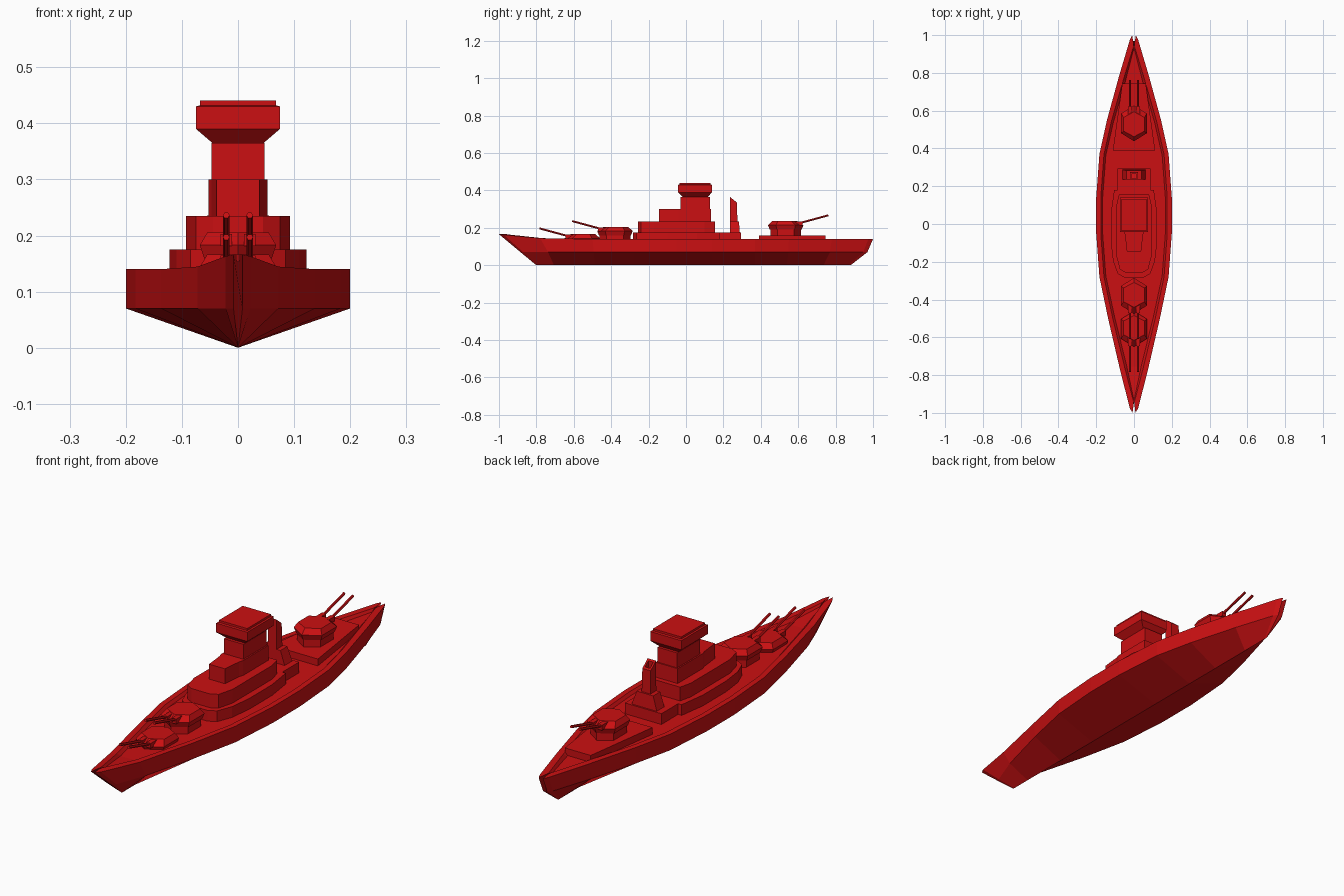
import bpy, bmesh, math
from mathutils import Vector

if "Cube" in bpy.data.objects:
    bpy.data.objects.remove(bpy.data.objects["Cube"])

red = bpy.data.materials.new("red_paint")
red.diffuse_color = (0.6, 0.005, 0.006, 1)
red.use_nodes = True
red.node_tree.nodes["Principled BSDF"].inputs["Base Color"].default_value = red.diffuse_color


def finish(name, bm):
    bmesh.ops.remove_doubles(bm, verts=bm.verts, dist=1e-5)
    bmesh.ops.recalc_face_normals(bm, faces=bm.faces)
    me = bpy.data.meshes.new(name)
    bm.to_mesh(me)
    bm.free()
    me.materials.append(red)
    ob = bpy.data.objects.new(name, me)
    bpy.context.collection.objects.link(ob)
    return ob


def loft(name, rings):
    """Skin a list of equal-length point rings and cap both ends."""
    bm = bmesh.new()
    vs = [[bm.verts.new(p) for p in r] for r in rings]
    n = len(vs[0])
    for a, b in zip(vs, vs[1:]):
        for i in range(n):
            j = (i + 1) % n
            bm.faces.new((a[i], a[j], b[j], b[i]))
    bm.faces.new(vs[0])
    bm.faces.new(vs[-1])
    return finish(name, bm)


def tier(name, half, z0, z1):
    """Vertical prism from a half outline (x, y), mirrored across x = 0."""
    pts = half + [(-x, y) for x, y in reversed(half)]
    return loft(name, [[(x, y, z) for x, y in pts] for z in (z0, z1)])


def rect(hx, y0, y1, z):
    return [(-hx, y0, z), (hx, y0, z), (hx, y1, z), (-hx, y1, z)]


# Hull: stations along the length with half widths
stations = [(-1, .008), (-.975, .022), (-.78, .072), (-.5, .137), (-.28, .183),
            (-.05, .2), (.14, .2), (.37, .183), (.55, .143), (.78, .08),
            (.975, .022), (1, .01)]
sections = []
for y, w in stations:
    t = abs(y) ** 3
    keel, chine = (.2, .115) if y < 0 else (.12, .03)
    yk, yc, yi = y * (1 - keel * t), y * (1 - chine * t), y * (1 - .04 * t)
    z = .14 + .026 * max(0, (-y - .68) / .32) ** 1.5
    wi = max(w - .024, .003)
    wd = max(w - .034, .002)
    right = [(w, yc, .07), (w, y, z), (wi, yi, z), (wd, yi * .985, z - .012)]
    left = [(-a, b, c) for a, b, c in reversed(right)]
    sections.append([(0, yk, 0)] + right + left)
loft("hull", sections)

# Superstructure tiers
tier("lower_deckhouse", [(.05, -.283), (.085, -.265), (.11, -.2), (.122, -.1),
                         (.122, .06), (.105, .18)], .12, .175)
tier("upper_deckhouse", [(.045, -.257), (.075, -.24), (.093, -.17),
                         (.093, .1), (.08, .155)], .17, .235)
tier("bridge", [(.038, -.145), (.047, -.06), (.053, -.04), (.053, .133)], .23, .30)
tier("tower", [(.047, -.03), (.047, .128)], .29, .365)
loft("lookout_cabin", [rect(.04, -.012, .112, .36), rect(.075, -.043, .139, .39),
                       rect(.075, -.043, .139, .43), rect(.068, -.034, .13, .432),
                       rect(.068, -.034, .13, .441)])

# Funnel with its stepped base
loft("funnel_base", [rect(.088, .14, .295, z) for z in (.12, .175)])
loft("funnel_foot", [rect(.062, .235, .288, .17), rect(.04, .235, .283, .235)])
loft("funnel", [[(-.022, .235, .17), (.022, .235, .17), (.022, .277, .17), (-.022, .277, .17)],
                [(-.02, .235, .365), (.02, .235, .365), (.02, .272, .335), (-.02, .272, .335)],
                [(-.012, .242, .359), (.012, .242, .359), (.012, .265, .341), (-.012, .265, .341)],
                [(-.012, .242, .33), (.012, .242, .33), (.012, .265, .32), (-.012, .265, .32)]])

# Stern gun platform
tier("stern_platform", [(.112, .39), (.062, .745)], .12, .158)


def hexagon(yc, rx, ry, z):
    """Hexagon with its points fore and aft."""
    return [(x * rx, yc + y * ry, z) for x, y in
            ((0, -1), (1, -.55), (1, .55), (0, 1), (-1, .55), (-1, -.55))]


def barrel(name, a, b, r):
    a, b = Vector(a), Vector(b)
    q = (b - a).to_track_quat('Z', 'Y')
    rings = [[c + q @ Vector((r * math.cos(k * math.pi / 3), r * math.sin(k * math.pi / 3), 0))
              for k in range(6)] for c in (a, b)]
    loft(name, rings)


def turret(label, yc, z, d, foot):
    """Twin-gun turret; z = underside of the house, d = aiming direction."""
    loft(label + "_barbette", [hexagon(yc, .056, .082, foot), hexagon(yc, .056, .082, z + .005)])
    loft(label + "_house", [hexagon(yc, .06, .085, z), hexagon(yc, .068, .095, z + .024),
                            hexagon(yc - d * .005, .055, .066, z + .046)])
    for s in (-1, 1):
        barrel(f"{label}_gun_{'left' if s < 0 else 'right'}",
               (s * .021, yc + d * .04, z + .026), (s * .021, yc + d * .228, z + .077), .006)
        loft(f"{label}_gun_mount_{'left' if s < 0 else 'right'}",
             [[(s * .021 + a, yc + d * y, z + h) for a, h in
               ((-.01, .022), (.01, .022), (.01, .044), (-.01, .044))] for y in (.04, .09)])


turret("bow_turret", -.555, .12, -1, .11)
turret("raised_bow_turret", -.38, .159, -1, .12)
turret("stern_turret", .533, .19, 1, .15)
